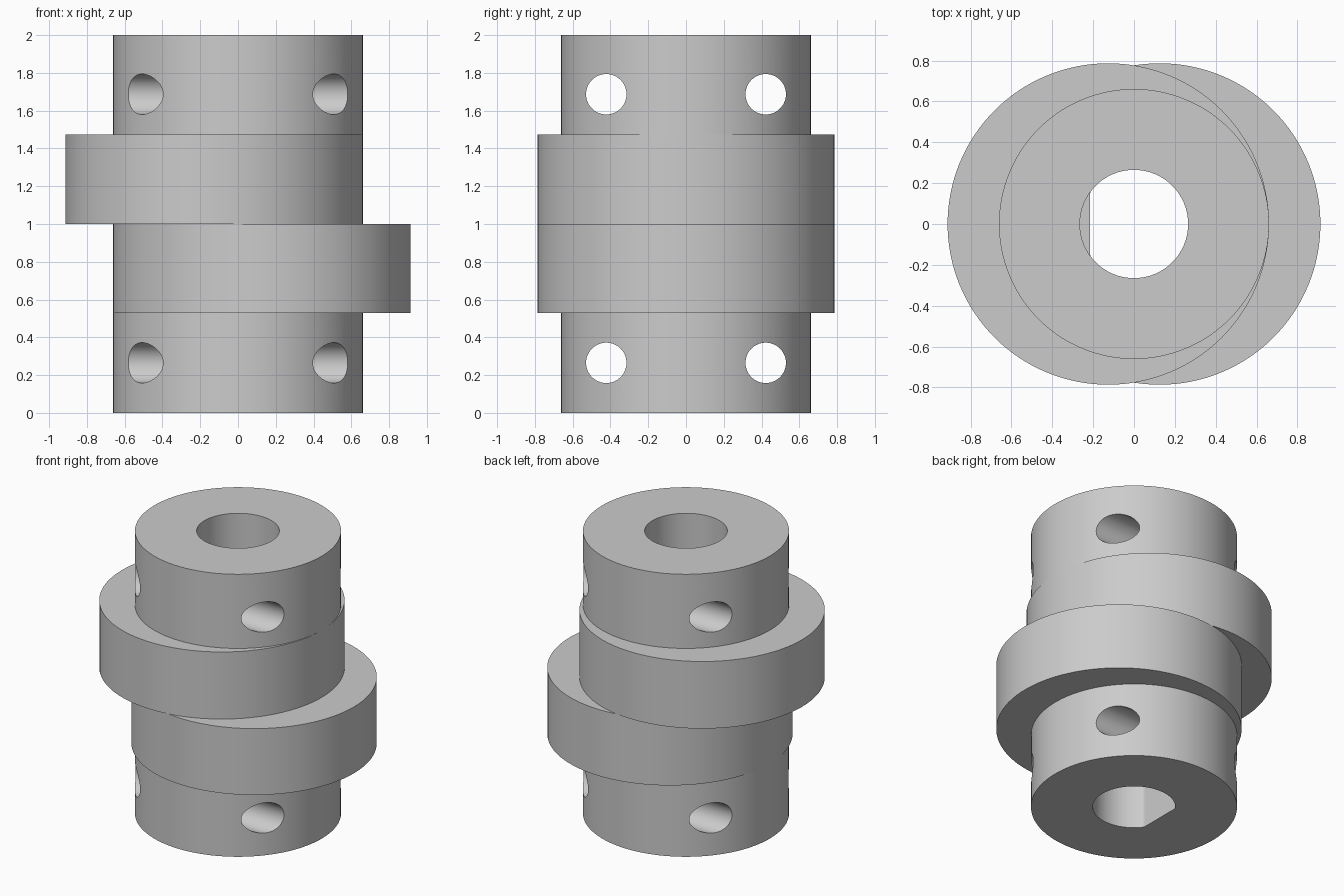
import bpy
import bmesh
from math import cos, sin, tau, radians

cube = bpy.data.objects.get("Cube")
if cube:
    bpy.data.objects.remove(cube)

SEGMENTS = 128
HUB_R, DISC_R, BORE_R = 0.661, 0.787, 0.265
OFFSET = DISC_R - HUB_R      # discs stay tangent to the hubs on one side
FLAT_X = -0.215              # flat of the D-shaped lower bore
LOW, MID, HIGH, TOP = 0.53, 1.0, 1.475, 2.0

steel = bpy.data.materials.new("grey steel")
steel.use_nodes = True
steel.diffuse_color = (0.6, 0.6, 0.6, 1)
steel.node_tree.nodes["Principled BSDF"].inputs["Base Color"].default_value = (0.6, 0.6, 0.6, 1)


def bored_disc(name, radius, x, z0, z1, flat=False):
    """Upright disc centred on x, with the shaft bore on the z axis."""
    bm = bmesh.new()

    def ring(r, cx, z, limit=-9):
        angles = [tau * i / SEGMENTS for i in range(SEGMENTS)]
        return [bm.verts.new((max(cx + r * cos(a), limit), r * sin(a), z)) for a in angles]

    limit = FLAT_X if flat else -9
    loops = [ring(radius, x, z0), ring(radius, x, z1),
             ring(BORE_R, 0, z1, limit), ring(BORE_R, 0, z0, limit)]
    for a, b in zip(loops, loops[1:] + loops[:1]):
        for i in range(SEGMENTS):
            j = (i + 1) % SEGMENTS
            bm.faces.new((a[i], a[j], b[j], b[i]))
    bmesh.ops.recalc_face_normals(bm, faces=bm.faces)
    mesh = bpy.data.meshes.new(name)
    bm.to_mesh(mesh)
    bm.free()
    mesh.materials.append(steel)
    obj = bpy.data.objects.new(name, mesh)
    bpy.context.collection.objects.link(obj)
    return obj


def activate(obj):
    bpy.ops.object.select_all(action="DESELECT")
    obj.select_set(True)
    bpy.context.view_layer.objects.active = obj


def drill(obj, y, z):
    """Cut a cross hole along x right through the part."""
    bpy.ops.mesh.primitive_cylinder_add(vertices=48, radius=0.107, depth=2,
                                        location=(0, y, z), rotation=(0, radians(90), 0))
    cutter = bpy.context.object
    cutter.name = "hole_cutter"
    cutter.hide_render = True
    cutter.data.materials.append(steel)
    activate(obj)
    cut = obj.modifiers.new("hole", "BOOLEAN")
    cut.operation = "DIFFERENCE"
    cut.solver = "EXACT"
    cut.object = cutter
    bpy.ops.object.modifier_apply(modifier=cut.name)
    bpy.data.objects.remove(cutter)


# Hubs and eccentric discs, stacked
lower_hub = bored_disc("lower_hub", HUB_R, 0, 0, LOW, flat=True)
lower_disc = bored_disc("lower_eccentric_disc", DISC_R, OFFSET, LOW, MID, flat=True)
upper_disc = bored_disc("upper_eccentric_disc", DISC_R, -OFFSET, MID, HIGH)
upper_hub = bored_disc("upper_hub", HUB_R, 0, HIGH, TOP)

# Pairs of cross holes through both hubs
for hub, z in ((lower_hub, 0.265), (upper_hub, 1.687)):
    for y in (-0.422, 0.422):
        drill(hub, y, z)

for part in (lower_hub, lower_disc, upper_disc, upper_hub):
    activate(part)
    bpy.ops.object.shade_smooth_by_angle(angle=radians(25))
